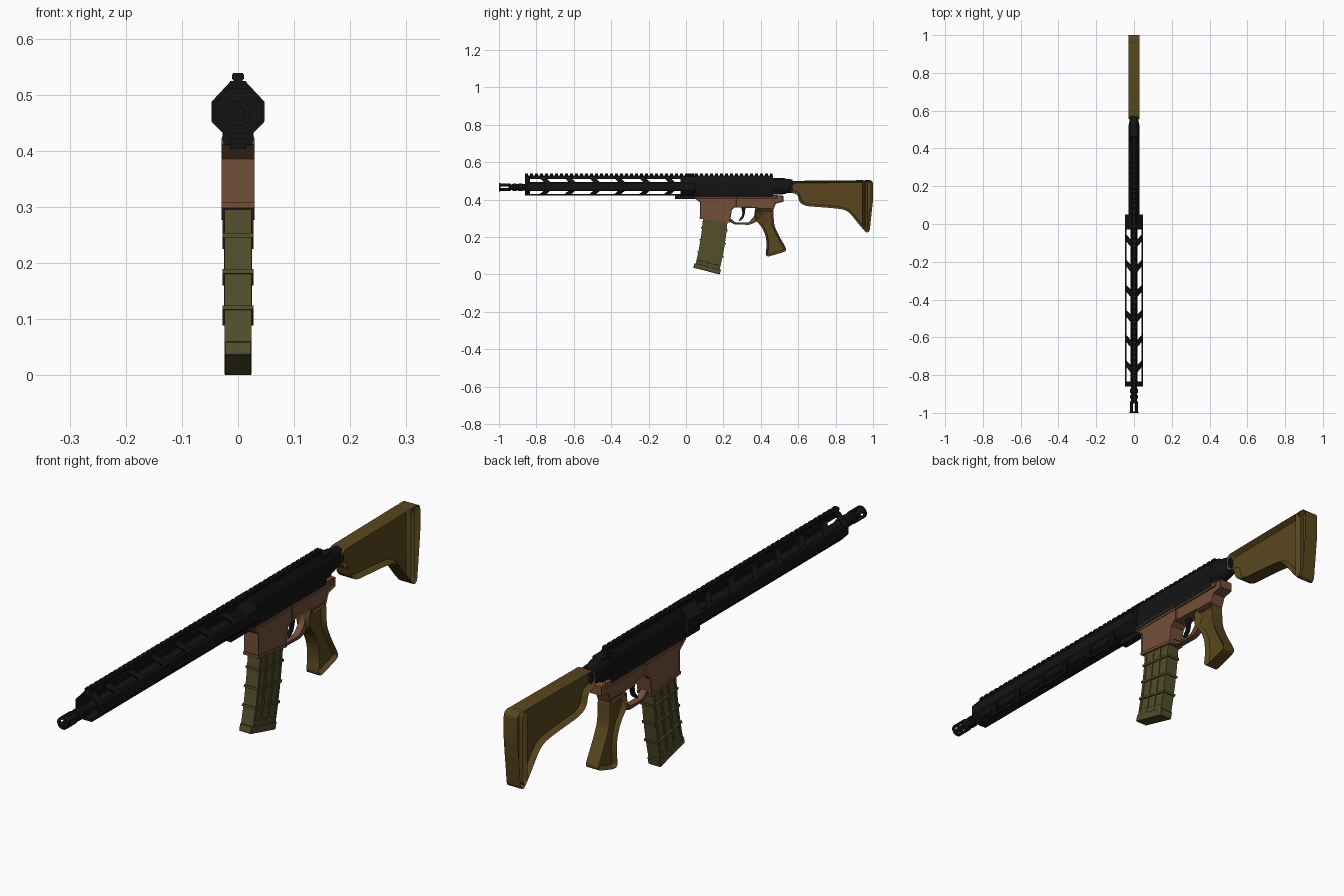
import bpy, bmesh, math
from mathutils import Vector

if "Cube" in bpy.data.objects:
    bpy.data.objects.remove(bpy.data.objects["Cube"])


def material(name, rgb):
    m = bpy.data.materials.new(name)
    m.diffuse_color = (*rgb, 1)
    m.use_nodes = True
    m.node_tree.nodes["Principled BSDF"].inputs["Base Color"].default_value = m.diffuse_color
    return m


BLACK = material("black_metal", (.007, .007, .008))
BROWN = material("brown_metal", (.17, .078, .04))
TAN = material("tan_polymer", (.10, .062, .013))
OLIVE = material("olive_polymer", (.085, .077, .025))


def loft(bm, rings):
    """Closed solid through rings of equal point count."""
    vs = [[bm.verts.new(p) for p in r] for r in rings]
    n = len(vs[0])
    for a, b in zip(vs, vs[1:]):
        for i in range(n):
            j = (i + 1) % n
            bm.faces.new((a[i], a[j], b[j], b[i]))
    bm.faces.new(vs[0])
    bm.faces.new(vs[-1])


def finish(bm, name, mat, angle=35):
    bmesh.ops.recalc_face_normals(bm, faces=bm.faces)
    me = bpy.data.meshes.new(name)
    bm.to_mesh(me)
    bm.free()
    ob = bpy.data.objects.new(name, me)
    bpy.context.collection.objects.link(ob)
    me.materials.append(mat)
    bpy.ops.object.select_all(action='DESELECT')
    ob.select_set(True)
    bpy.context.view_layer.objects.active = ob
    bpy.ops.object.shade_smooth_by_angle(angle=math.radians(angle))
    return ob


def box(bm, x0, x1, y0, y1, z0, z1):
    along_y(bm, [(x0, z0), (x1, z0), (x1, z1), (x0, z1)], y0, y1)


def along_y(bm, xz, y0, y1):
    loft(bm, [[(x, y, z) for x, z in xz] for y in (y0, y1)])


def turned(bm, prof, cz, n=24, sx=1):
    """Lathe about a y axis; prof = (y, radius)."""
    loft(bm, [[(sx * r * math.cos(k * math.tau / n), y, cz + r * math.sin(k * math.tau / n))
               for k in range(n)] for y, r in prof])


def inset(pts, d):
    n = len(pts)
    area = sum(pts[i - 1][0] * pts[i][1] - pts[i][0] * pts[i - 1][1] for i in range(n))
    s = 1 if area > 0 else -1
    out = []
    for i in range(n):
        p, q, r = (Vector(pts[k % n]) for k in (i - 1, i, i + 1))
        e, f = (q - p).normalized(), (r - q).normalized()
        n1, n2 = Vector((-e.y, e.x)) * s, Vector((-f.y, f.x)) * s
        out.append(q + (n1 + n2) * d / max(1 + n1.dot(n2), .35))
    return out


def rounded(pts, r, k=4):
    """Replace corners with short arcs."""
    if r == 0:
        return pts
    out, n = [], len(pts)
    for i in range(n):
        p, q, s = (Vector(pts[m % n]) for m in (i - 1, i, i + 1))
        a = q + (p - q).normalized() * min(r, .45 * (p - q).length)
        b = q + (s - q).normalized() * min(r, .45 * (s - q).length)
        for m in range(k + 1):
            t = m / k
            out.append(a * (1 - t) ** 2 + q * 2 * t * (1 - t) + b * t * t)
    return out


def slab(bm, pts, w, d=0.0, dx=0.0, steps=1, r=0.0):
    """Side (y, z) outline, half width w, edges rounded inward by d over dx."""
    half = []
    for k in range(steps + 1 if d else 1):
        a = math.pi / 2 * k / steps
        half.append((w - dx * (1 - math.cos(a)), d * (1 - math.sin(math.pi / 2 - a))))
    layers = [(-x, i) for x, i in reversed(half)] + half
    loft(bm, [[(x, p[0], p[1]) for p in rounded(inset(pts, i), r)] for x, i in layers])


# Barrel and slotted muzzle device
CZ = .466
bm = bmesh.new()
turned(bm, [(-.93, .017), (.0, .017)], CZ)
finish(bm, "barrel", BLACK)
bm = bmesh.new()
turned(bm, [(-.95, .021), (-.94, .021), (-.936, .016), (-.925, .016), (-.923, .021), (-.908, .021),
            (-.905, .017), (-.896, .017), (-.893, .021), (-.875, .021), (-.872, .017), (-.86, .017)], CZ)


def arc(a0, a1, ro, ri, n):
    t = [math.radians(a0 + (a1 - a0) * k / n) for k in range(n + 1)]
    return ([(ro * math.cos(a), CZ + ro * math.sin(a)) for a in t] +
            [(ri * math.cos(a), CZ + ri * math.sin(a)) for a in reversed(t)])


for q in range(4):
    along_y(bm, arc(q * 90 + 22, q * 90 + 68, .0225, .013, 5), -.994, -.945)
    along_y(bm, arc(q * 90, q * 90 + 90, .0225, .013, 8), -1, -.992)
finish(bm, "muzzle_device", BLACK)

# Octagonal handguard: four long bars joined by slanted ribs
bm = bmesh.new()
box(bm, -.014, .014, -.86, 0, .511, .524)
box(bm, -.018, .018, -.86, 0, .422, .431)
OUT = [((.014, .523), (.047, .4875)), ((.018, .422), (.047, .452))]


def rib(y0, y1, shift):
    for (ax, az), (bx, bz) in OUT:
        for s in (-1, 1):
            dz = -.007 if az > bz else .007
            q = [(ax, y0, az), (ax, y1, az), (bx, y1 + shift, bz), (bx, y0 + shift, bz)]
            loft(bm, [[(s * x, y, z) for x, y, z in q],
                      [(s * (x - .005), y, z + dz * .7) for x, y, z in q]])


for s in (-1, 1):
    along_y(bm, [(s * .047, .452), (s * .047, .4875), (s * .041, .494), (s * .041, .4455)], -.86, 0)
rib(-.86, -.835, 0)
for k in range(6):
    rib(-.785 + k * .133, -.755 + k * .133, .035)
OCT = [(.014, .523), (.047, .4875), (.047, .452), (.018, .422)]
along_y(bm, OCT + [(-x, z) for x, z in reversed(OCT)], -.03, .05)
box(bm, -.014, .014, -.06, .05, .403, .43)
finish(bm, "handguard", BLACK, 20)

# Top rail with teeth
bm = bmesh.new()
box(bm, -.008, .008, -.86, .465, .518, .53)
TOOTH = [(.007, .524), (.011, .529), (.011, .535), (.008, .539)]
TOOTH += [(-x, z) for x, z in reversed(TOOTH)]
for k in range(50):
    y = -.86 + k * .0267
    along_y(bm, TOOTH, y, y + .0155)
along_y(bm, TOOTH, -.005, .045)
finish(bm, "top_rail", BLACK, 20)

# Upper receiver and rear collar
bm = bmesh.new()
UP = [(.024, .41), (.028, .418), (.028, .492), (.024, .503), (.014, .523)]
along_y(bm, UP + [(-x, z) for x, z in reversed(UP)], .04, .465)
turned(bm, [(.44, .044), (.52, .044), (.54, .038), (.57, .036)], .472, 28, .66)
box(bm, -.02, .02, .44, .505, .43, .515)
finish(bm, "upper_receiver", BLACK)

# Lower receiver: magazine well and trigger housing
bm = bmesh.new()
slab(bm, [(.04, .423), (.04, .412), (.075, .385), (.075, .302), (.235, .281), (.245, .345), (.27, .365),
          (.27, .423)], .029, .003, .003, 2)
slab(bm, [(.072, .308), (.072, .298), (.237, .277), (.239, .287)], .0295)
finish(bm, "magazine_well", BROWN)
bm = bmesh.new()
slab(bm, [(.2, .423), (.2, .36), (.38, .354), (.39, .34), (.465, .34), (.48, .378), (.52, .388),
          (.52, .42), (.50, .423)], .026, .004, .004, 2)
slab(bm, [(.06, .425), (.06, .405), (.49, .405), (.49, .425)], .0285, .003, .003, 2)
finish(bm, "trigger_housing", BROWN)
bm = bmesh.new()
slab(bm, [(.225, .292), (.255, .267), (.34, .265), (.375, .28), (.395, .31), (.395, .36), (.37, .36),
          (.365, .31), (.335, .277), (.262, .277), (.24, .30)], .012, .002, .002, 1, .012)
finish(bm, "trigger_guard", BROWN)
bm = bmesh.new()
slab(bm, [(.292, .37), (.318, .37), (.316, .33), (.308, .302), (.286, .284), (.28, .288), (.298, .31),
          (.302, .33)], .006, 0, 0, 1, .008)
finish(bm, "trigger", BLACK)

# Pistol grip
bm = bmesh.new()
slab(bm, [(.372, .352), (.468, .352), (.468, .31), (.472, .26), (.498, .205), (.538, .135), (.532, .122),
          (.438, .094), (.424, .104), (.432, .15), (.427, .205), (.405, .255), (.37, .29)],
     .025, .011, .014, 5, .02)
finish(bm, "pistol_grip", TAN, 50)

# Shoulder stock and butt pad
bm = bmesh.new()
slab(bm, [(.556, .50), (.97, .504), (.97, .236), (.95, .236), (.875, .33), (.845, .347), (.78, .355),
          (.64, .365), (.605, .385), (.597, .43), (.556, .435)], .028, .012, .018, 6, .025)
finish(bm, "shoulder_stock", TAN, 50)
bm = bmesh.new()
slab(bm, [(.945, .503), (.985, .505), (1, .495), (1, .40), (.982, .23), (.966, .222), (.945, .243)],
     .028, .011, .016, 6, .012)
finish(bm, "butt_pad", TAN, 50)


# Curved magazine, swept along a short arc
def mag(bm, t0, t1, u0, u1, w, x0=None, n=1):
    rings = []
    for k in range(n + 1):
        t = t0 + (t1 - t0) * k / n
        a = math.radians(4 + 10 * t)
        cy, cz = .157 - .02 * t - .024 * t * t, .30 - .27 * t
        p = [(cy + u * math.cos(a), cz - u * math.sin(a)) for u in (u0, u1)]
        lo = -w if x0 is None else x0
        rings.append([(lo, *p[0]), (w, *p[0]), (w, *p[1]), (lo, *p[1])])
    loft(bm, rings)


bm = bmesh.new()
mag(bm, -.2, 1, -.063, .063, .0215, n=10)
for u in (-.066, -.027, .014, .056):
    mag(bm, -.05, 1, u, u + .010, .0245, n=10)
mag(bm, -.05, 1, -.066, -.06, -.0245, -.0175, 10)
mag(bm, -.05, 1, -.066, -.06, .0245, .0175, 10)
for t in (.2, .45, .7):
    mag(bm, t, t + .03, -.071, .071, .0275)
finish(bm, "magazine_body", OLIVE, 20)
bm = bmesh.new()
mag(bm, .88, .96, -.066, .066, .0235)
mag(bm, .95, 1.045, -.073, .073, .0245)
bmesh.ops.bevel(bm, geom=bm.edges[:], offset=.002, segments=1, affect='EDGES')
finish(bm, "magazine_base", OLIVE, 20)
